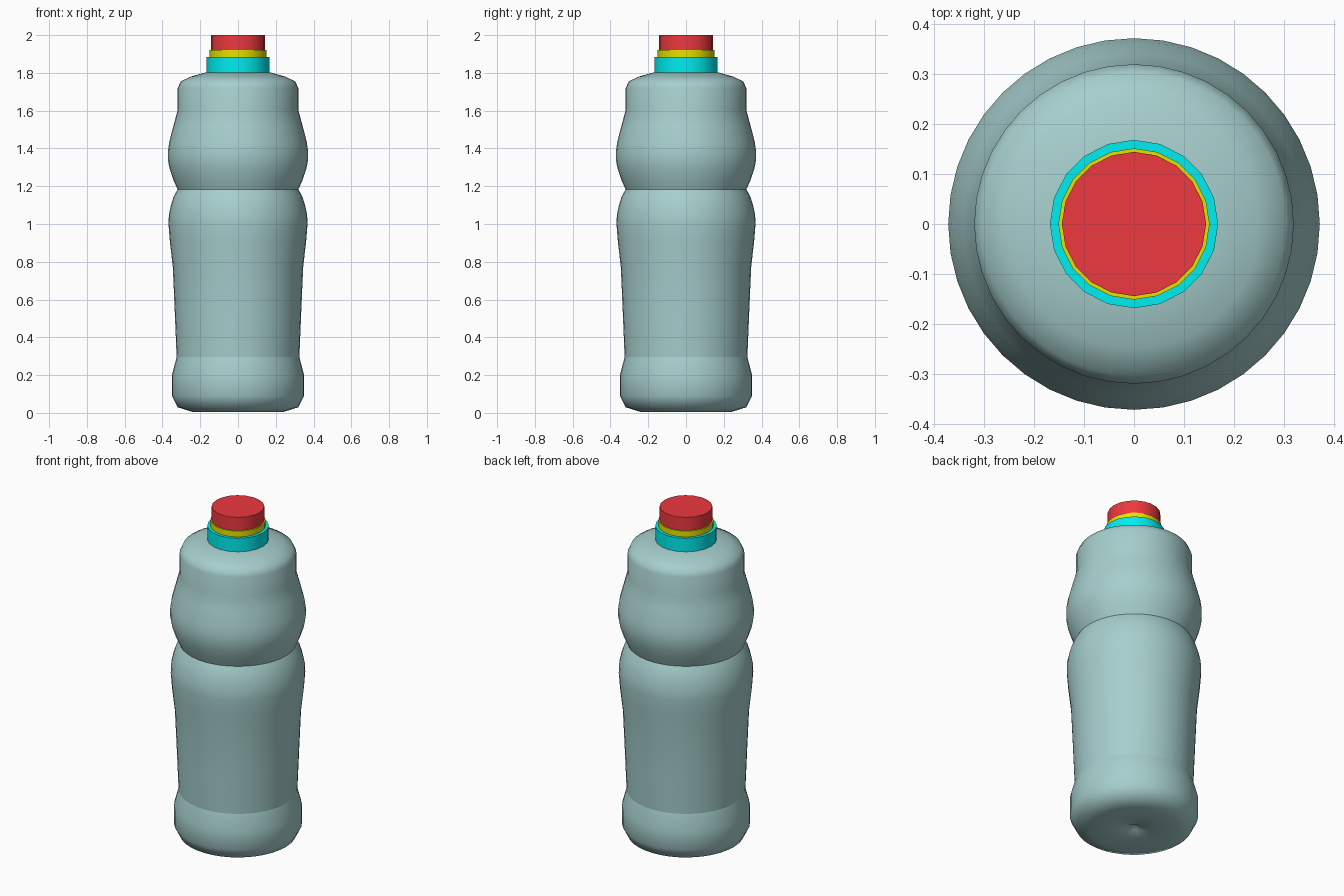
import bpy, bmesh, math

if "Cube" in bpy.data.objects:
    bpy.data.objects.remove(bpy.data.objects["Cube"])


def lathe(name, profile, sides, color, sharp_z=(), angle=None):
    """Revolve (radius, z) points around the z axis."""
    bm = bmesh.new()
    rings = []
    for r, z in profile:
        if r == 0:
            rings.append([bm.verts.new((0, 0, z))])
        else:
            rings.append([bm.verts.new((r * math.cos(2 * math.pi * i / sides),
                                        r * math.sin(2 * math.pi * i / sides), z))
                          for i in range(sides)])
    for a, b in zip(rings, rings[1:]):
        for i in range(sides):
            j = (i + 1) % sides
            if len(a) == 1:
                bm.faces.new((a[0], b[j], b[i]))
            elif len(b) == 1:
                bm.faces.new((a[i], a[j], b[0]))
            else:
                bm.faces.new((a[i], a[j], b[j], b[i]))
    bmesh.ops.recalc_face_normals(bm, faces=bm.faces)
    for f in bm.faces:
        f.smooth = True
    # creases running around the shape
    for e in bm.edges:
        z0, z1 = (v.co.z for v in e.verts)
        if any(abs(z0 - s) < 1e-4 and abs(z1 - s) < 1e-4 for s in sharp_z):
            e.smooth = False
        if angle and len(e.link_faces) == 2 and e.calc_face_angle() > angle:
            e.smooth = False
    mesh = bpy.data.meshes.new(name)
    bm.to_mesh(mesh)
    bm.free()
    mat = bpy.data.materials.new(name + "_colour")
    mat.diffuse_color = (*color, 1)
    mat.use_nodes = True
    mat.node_tree.nodes["Principled BSDF"].inputs["Base Color"].default_value = mat.diffuse_color
    mesh.materials.append(mat)
    obj = bpy.data.objects.new(name, mesh)
    bpy.context.collection.objects.link(obj)
    return obj


def ring_band(name, radius, z0, z1, color):
    """Short solid cylinder with crisp rims."""
    return lathe(name, [(0, z0), (radius, z0), (radius, z1), (0, z1)],
                 20, color, angle=math.radians(40))


# Bottle body: dimpled base, foot, tapered grip, waist, bulge, shoulder
body = [(0, 0.05), (0.03, 0.02), (0.13, 0.01), (0.24, 0.005), (0.32, 0.03),
        (0.35, 0.09), (0.35, 0.20), (0.325, 0.295),
        (0.335, 0.54), (0.345, 0.77), (0.361, 0.91), (0.368, 1.00),
        (0.366, 1.05), (0.355, 1.10), (0.341, 1.145), (0.32, 1.183),
        (0.343, 1.235), (0.363, 1.295), (0.371, 1.34), (0.371, 1.385),
        (0.364, 1.435), (0.342, 1.52), (0.319, 1.605), (0.319, 1.72),
        (0.303, 1.755), (0.25, 1.78), (0.17, 1.803), (0, 1.806)]
lathe("bottle_body", body, 40, (0.38, 0.62, 0.61), sharp_z=(0.295, 1.183))

# Neck collar, seal ring and cap
ring_band("neck_collar", 0.168, 1.79, 1.885, (0.0, 0.85, 0.87))
ring_band("seal_ring", 0.151, 1.88, 1.92, (0.8, 0.76, 0.0))
ring_band("bottle_cap", 0.144, 1.915, 2.0, (0.85, 0.04, 0.05))
